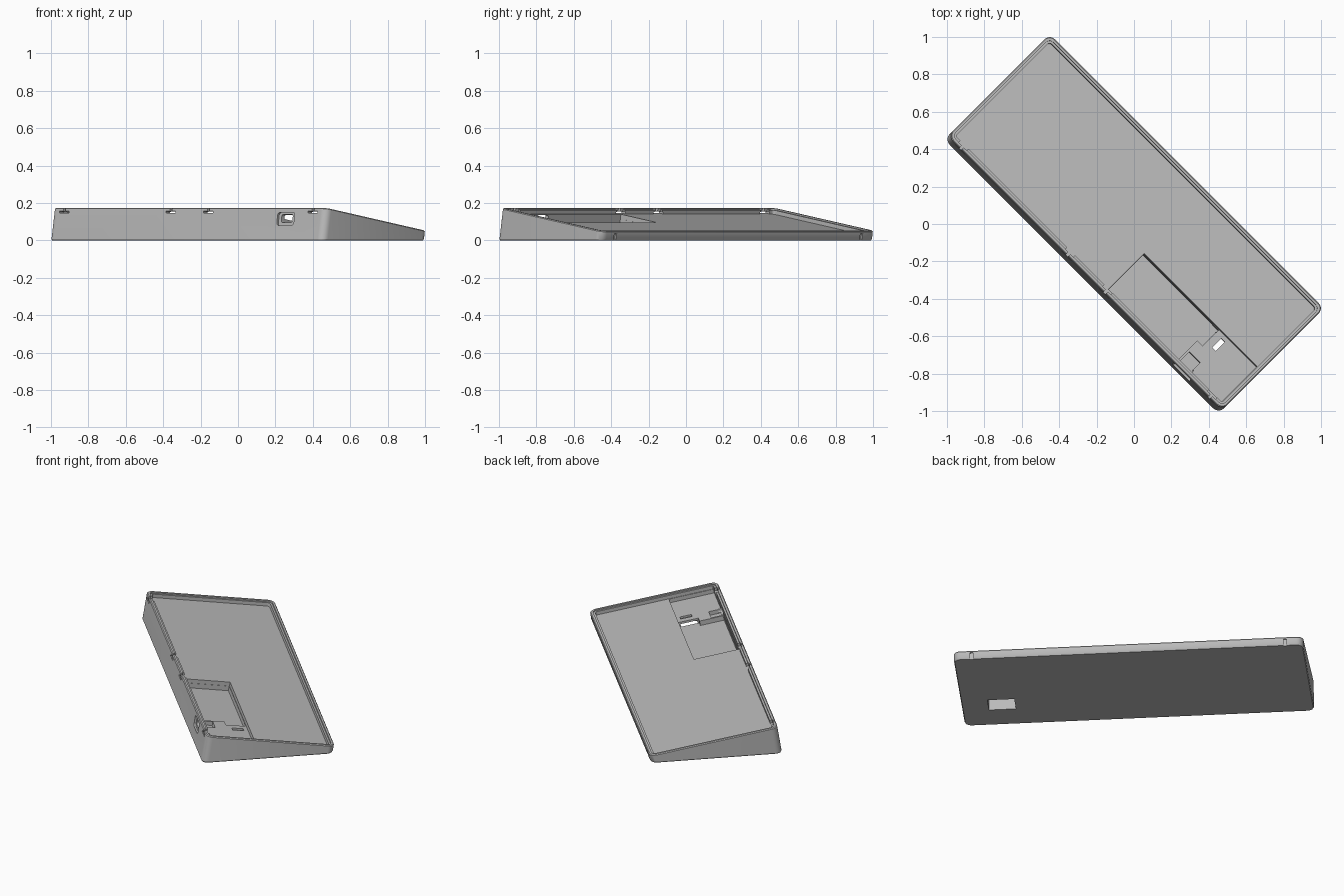
import bpy, bmesh, math
from mathutils import Vector

if "Cube" in bpy.data.objects:
    bpy.data.objects.remove(bpy.data.objects["Cube"])

TILT = math.atan(0.125 / 0.77)
S, C = math.sin(TILT), math.cos(TILT)
R2 = math.sqrt(0.5)
HALF_U, HALF_S, RADIUS = 1.037, 0.39, 0.04

grey = bpy.data.materials.new("case grey")
grey.diffuse_color = (0.5, 0.5, 0.5, 1)
grey.use_nodes = True
grey.node_tree.nodes["Principled BSDF"].inputs["Base Color"].default_value = grey.diffuse_color


def place(u, s, d):
    """Tilted case frame (length, width, depth below rim) to world, turned 45 degrees."""
    v = 0.015 + s * C - d * S
    return Vector(((u + v) * R2, (v - u) * R2, 0.1125 - s * S - d * C))


def depth_at(s, z):
    return (0.1125 - s * S - z) / C


def rounded(hu, hs, r, cu=0, cs=0, n=5):
    pts = []
    for k, (a, b) in enumerate([(1, 1), (-1, 1), (-1, -1), (1, -1)]):
        for i in range(n + 1):
            t = math.pi / 2 * (k + i / n)
            pts.append((cu + a * (hu - r) + r * math.cos(t),
                        cs + b * (hs - r) + r * math.sin(t)))
    return pts


def loft(name, rings):
    bm = bmesh.new()
    loops = [[bm.verts.new(p) for p in ring] for ring in rings]
    for a, b in zip(loops, loops[1:]):
        for i in range(len(a)):
            j = (i + 1) % len(a)
            bm.faces.new((a[i], a[j], b[j], b[i]))
    bm.faces.new(loops[0])
    bm.faces.new(loops[-1])
    bmesh.ops.recalc_face_normals(bm, faces=bm.faces)
    mesh = bpy.data.meshes.new(name)
    bm.to_mesh(mesh)
    bm.free()
    ob = bpy.data.objects.new(name, mesh)
    bpy.context.collection.objects.link(ob)
    mesh.materials.append(grey)
    return ob


# Wedge-shaped case with chamfered rim and foot
full = rounded(HALF_U, HALF_S, RADIUS)
small = rounded(HALF_U - 0.005, HALF_S - 0.005, RADIUS - 0.005)
case = loft("keyboard_case", [
    [place(u, s, 0) for u, s in small],
    [place(u, s, 0.005) for u, s in full],
    [place(u, s, depth_at(s, 0.008)) for u, s in full],
    [place(u, s, depth_at(s, 0)) for u, s in small]])


def cut(cutter):
    m = case.modifiers.new("cut", 'BOOLEAN')
    m.operation, m.solver, m.object = 'DIFFERENCE', 'EXACT', cutter
    bpy.context.view_layer.objects.active = case
    bpy.ops.object.modifier_apply(modifier=m.name)
    bpy.data.objects.remove(cutter)


def cut_down(outline, d0, d1):
    cut(loft("cutter", [[place(u, s, d) for u, s in outline] for d in (d0, d1)]))


def cut_box(u0, u1, s0, s1, d0, d1):
    cut_down([(u0, s0), (u1, s0), (u1, s1), (u0, s1)], d0, d1)


def cut_across(outline, s0, s1):
    cut(loft("cutter", [[place(u, s, d) for u, d in outline] for s in (s0, s1)]))


# Stepped rim and main tray
cut_down(rounded(HALF_U - 0.018, HALF_S - 0.018, 0.026), -0.05, 0.008)
cut_down(rounded(HALF_U - 0.03, HALF_S - 0.03, 0.016), -0.05, 0.03)

# Electronics pocket, with a raised shelf at its end
cut_box(0.15, 1.003, -0.357, -0.085, -0.02, 0.055)
cut_box(0.152, 0.68, -0.355, -0.087, 0.02, 0.085)
cut_box(0.66, 0.722, -0.21, -0.088, 0.019, 0.0851)

# Connector seat and port through the front wall
cut_box(0.692, 0.775, -0.354, -0.283, 0.02, 0.08)
cut_across(rounded(0.064, 0.035, 0.014, 0.74, 0.06), -0.45, -0.378)
cut_across(rounded(0.042, 0.021, 0.01, 0.738, 0.056), -0.46, -0.34)

# Button recess underneath and its slot through the shelf
cut_box(0.72, 0.88, -0.215, -0.1, 0.068, 0.3)
cut_box(0.762, 0.79, -0.18, -0.11, 0.03, 0.1)

# Clip notches in the front wall
for u in (-0.94, -0.134, 0.149, 0.94):
    cut_box(u - 0.036, u + 0.036, -0.45, -0.35, 0.019, 0.029)
    cut_box(u - 0.008, u + 0.008, -0.45, -0.35, -0.02, 0.022)
    cut_box(u - 0.03, u + 0.03, -0.374, -0.352, -0.02, 0.0285)

# Clip grooves in the back wall
for u in (-0.93, 0.93):
    cut_box(u - 0.009, u + 0.009, 0.38, 0.45, 0.012, 0.2)

bpy.ops.object.select_all(action='DESELECT')
case.select_set(True)
bpy.context.view_layer.objects.active = case
bpy.ops.object.shade_smooth_by_angle(angle=math.radians(30))
